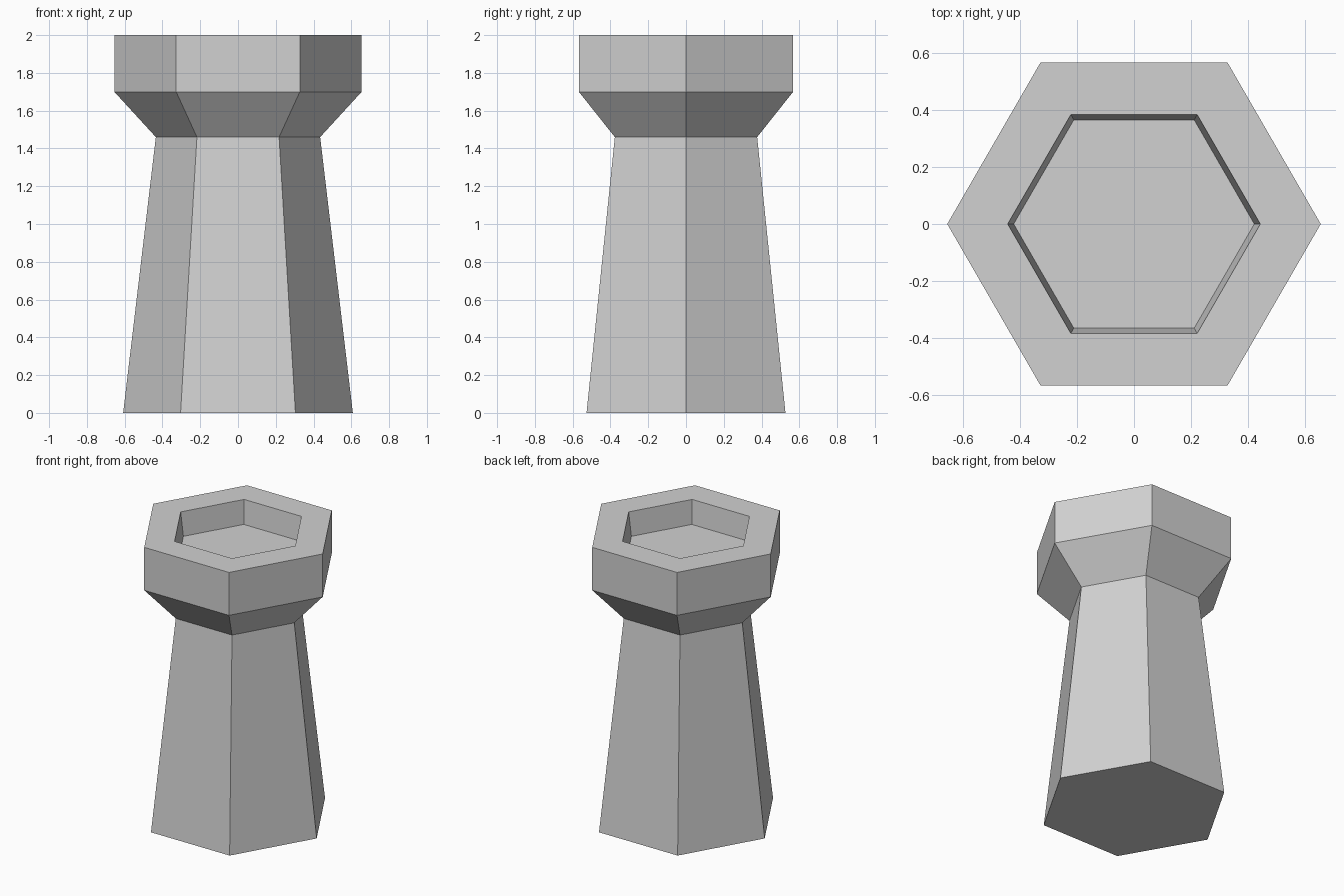
import bpy, bmesh
from math import cos, sin, tau

cube = bpy.data.objects.get("Cube")
if cube:
    bpy.data.objects.remove(cube, do_unlink=True)

SIDES = 6

# Stone colour
stone = bpy.data.materials.new("stone_grey")
stone.use_nodes = True
grey = (0.64, 0.64, 0.64, 1)
stone.diffuse_color = grey
stone.node_tree.nodes["Principled BSDF"].inputs["Base Color"].default_value = grey

# Radius and height, from the foot up over the rim and down into the recess
profile = [
    (0.608, 0.0),     # foot
    (0.435, 1.46),    # top of the tapered shaft
    (0.655, 1.70),    # flared collar
    (0.655, 2.0),     # outer rim
    (0.443, 2.0),     # inner rim
    (0.422, 1.835),   # recess floor
]


def hex_tower(name, profile, material):
    bm = bmesh.new()
    rings = [[bm.verts.new((r * cos(tau * i / SIDES), r * sin(tau * i / SIDES), z))
              for i in range(SIDES)] for r, z in profile]
    for low, high in zip(rings, rings[1:]):
        for i in range(SIDES):
            j = (i + 1) % SIDES
            bm.faces.new((low[i], low[j], high[j], high[i]))
    # Close the foot and the recess floor
    bm.faces.new(rings[0][::-1])
    bm.faces.new(rings[-1])
    bmesh.ops.recalc_face_normals(bm, faces=bm.faces)
    mesh = bpy.data.meshes.new(name)
    bm.to_mesh(mesh)
    bm.free()
    mesh.materials.append(material)
    obj = bpy.data.objects.new(name, mesh)
    bpy.context.collection.objects.link(obj)
    return obj


hex_tower("hexagonal_tower", profile, stone)
